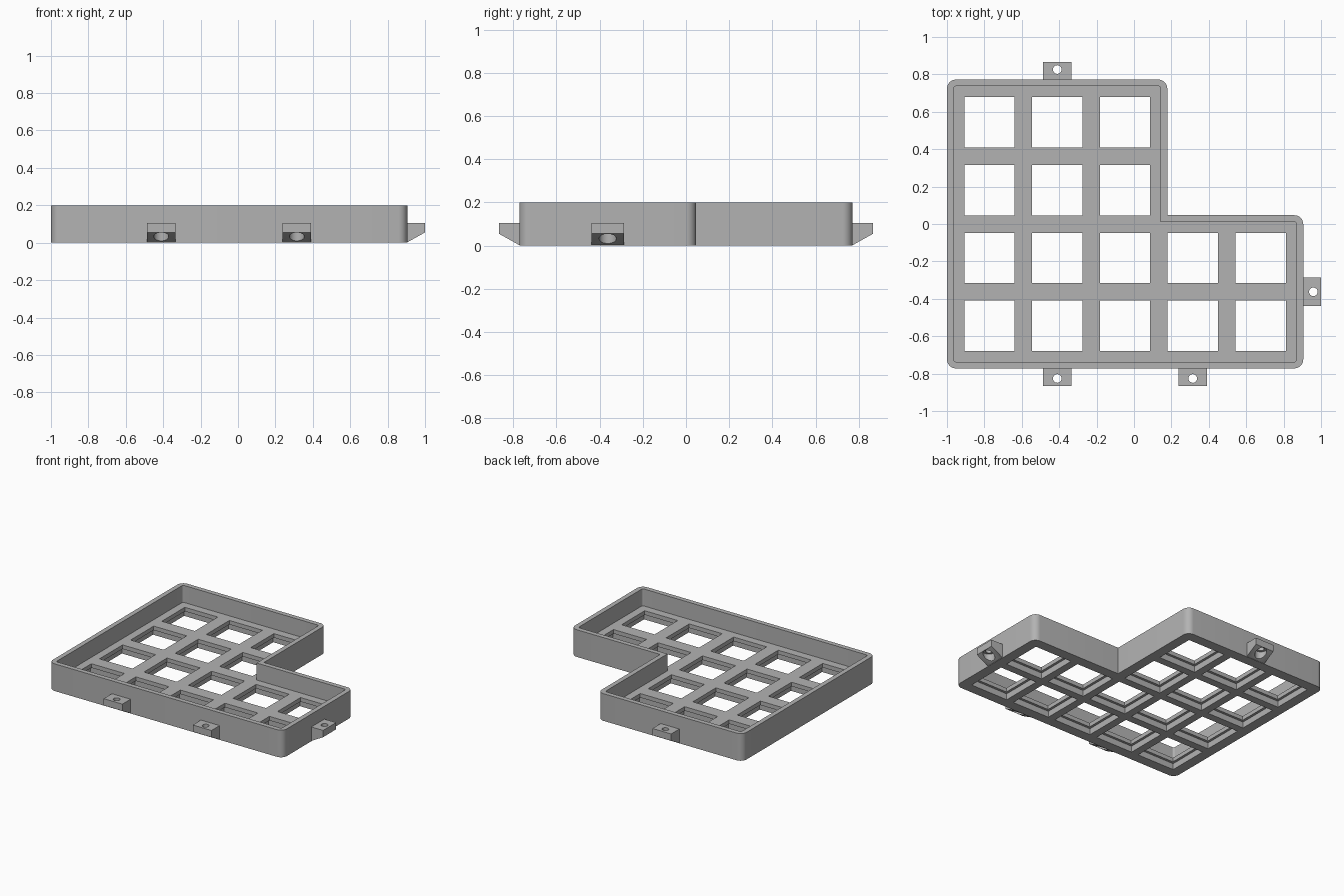
import bpy, bmesh, math
from mathutils import Vector, Matrix

if "Cube" in bpy.data.objects:
    bpy.data.objects.remove(bpy.data.objects["Cube"], do_unlink=True)

grey = bpy.data.materials.new("mid grey")
grey.use_nodes = True
COLOUR = (0.45, 0.45, 0.45, 1)
grey.diffuse_color = COLOUR
grey.node_tree.nodes["Principled BSDF"].inputs["Base Color"].default_value = COLOUR

HEIGHT, FLOOR, WALL = 0.2, 0.075, 0.035
PITCH = 0.3625
LEFT, RIGHT, SIDE = -1.0, 0.905, 0.772
STEP_X, STEP_Y = 0.178, 0.047
FIRST_X, FIRST_Y = -0.773, -0.544


def make_object(name, bm):
    bmesh.ops.recalc_face_normals(bm, faces=bm.faces)
    mesh = bpy.data.meshes.new(name)
    bm.to_mesh(mesh)
    bm.free()
    mesh.materials.append(grey)
    obj = bpy.data.objects.new(name, mesh)
    bpy.context.collection.objects.link(obj)
    return obj


def prism(name, outline, low, high):
    bm = bmesh.new()
    face = bm.faces.new([bm.verts.new((x, y, low)) for x, y in outline])
    top = bmesh.ops.extrude_face_region(bm, geom=[face])["geom"]
    verts = [v for v in top if isinstance(v, bmesh.types.BMVert)]
    bmesh.ops.translate(bm, vec=(0, 0, high - low), verts=verts)
    return make_object(name, bm)


def stepped_outline(inset, radius, steps=8):
    """L-shaped plan with rounded outer corners and a sharp inner corner."""
    x0, x1, y = LEFT + inset, RIGHT - inset, SIDE - inset
    sx, sy = STEP_X - inset, STEP_Y - inset
    corners = [(x0, -y, 180), (x1, -y, 270), (x1, sy, 0), (sx, sy, None),
               (sx, y, 0), (x0, y, 90)]
    points = []
    for cx, cy, start in corners:
        if start is None:
            points.append((cx, cy))
            continue
        mid = math.radians(start + 45)
        ox = cx - math.copysign(radius, math.cos(mid))
        oy = cy - math.copysign(radius, math.sin(mid))
        for i in range(steps + 1):
            a = math.radians(start + 90 * i / steps)
            points.append((ox + radius * math.cos(a), oy + radius * math.sin(a)))
    return points


def cut(obj, cutter):
    cutter.hide_render = True
    mod = obj.modifiers.new("cut", "BOOLEAN")
    mod.operation = "DIFFERENCE"
    mod.solver = "EXACT"
    mod.object = cutter
    bpy.context.view_layer.objects.active = obj
    bpy.ops.object.modifier_apply(modifier=mod.name)
    bpy.data.objects.remove(cutter, do_unlink=True)


def smooth(obj):
    bpy.ops.object.select_all(action="DESELECT")
    obj.select_set(True)
    bpy.context.view_layer.objects.active = obj
    bpy.ops.object.shade_smooth_by_angle(angle=math.radians(30))


def window_cutter(size, low, high):
    """Square openings: five columns in the two front rows, three behind."""
    bm = bmesh.new()
    for row in range(4):
        for col in range(5 if row < 2 else 3):
            centre = Vector((FIRST_X + col * PITCH, FIRST_Y + row * PITCH, (low + high) / 2))
            scale = Matrix.Diagonal((size, size, high - low, 1))
            bmesh.ops.create_cube(bm, size=1, matrix=Matrix.Translation(centre) @ scale)
    return make_object("window_cutter", bm)


def cylinder_cutter(radius, centre_y, low, high):
    bm = bmesh.new()
    bmesh.ops.create_cone(bm, cap_ends=True, segments=32, radius1=radius, radius2=radius,
                          depth=high - low,
                          matrix=Matrix.Translation((0, centre_y, (low + high) / 2)))
    return make_object("bore_cutter", bm)


# Tray: outer walls, hollow inside, then stepped windows through the floor
tray = prism("tray", stepped_outline(0, 0.048), 0, HEIGHT)
cut(tray, prism("hollow_cutter", stepped_outline(WALL, 0.014), FLOOR, HEIGHT + 0.1))
cut(tray, window_cutter(0.269, -0.1, FLOOR + 0.05))
cut(tray, window_cutter(0.305, -0.1, FLOOR - 0.03))
smooth(tray)


def mounting_tab(name, x, y, turn):
    """Tab pointing along -y before turning, with sloped underside and screw bore."""
    profile = [(0.01, 0.105), (-0.095, 0.105), (-0.095, 0.055), (0, 0.002), (0.01, 0.002)]
    bm = bmesh.new()
    face = bm.faces.new([bm.verts.new((-0.076, py, pz)) for py, pz in profile])
    side = bmesh.ops.extrude_face_region(bm, geom=[face])["geom"]
    verts = [v for v in side if isinstance(v, bmesh.types.BMVert)]
    bmesh.ops.translate(bm, vec=(0.152, 0, 0), verts=verts)
    tab = make_object(name, bm)
    cut(tab, cylinder_cutter(0.023, -0.054, -0.05, 0.2))
    cut(tab, cylinder_cutter(0.04, -0.054, -0.05, 0.065))
    tab.data.transform(Matrix.Translation((x, y, 0)) @ Matrix.Rotation(math.radians(turn), 4, "Z"))
    smooth(tab)


# Mounting tabs around the outside
mounting_tab("front_tab_right", FIRST_X + PITCH, -SIDE, 0)
mounting_tab("front_tab_left", FIRST_X + 3 * PITCH, -SIDE, 0)
mounting_tab("back_tab", FIRST_X + PITCH, SIDE, 180)
mounting_tab("side_tab", RIGHT, FIRST_Y + PITCH / 2, 90)
